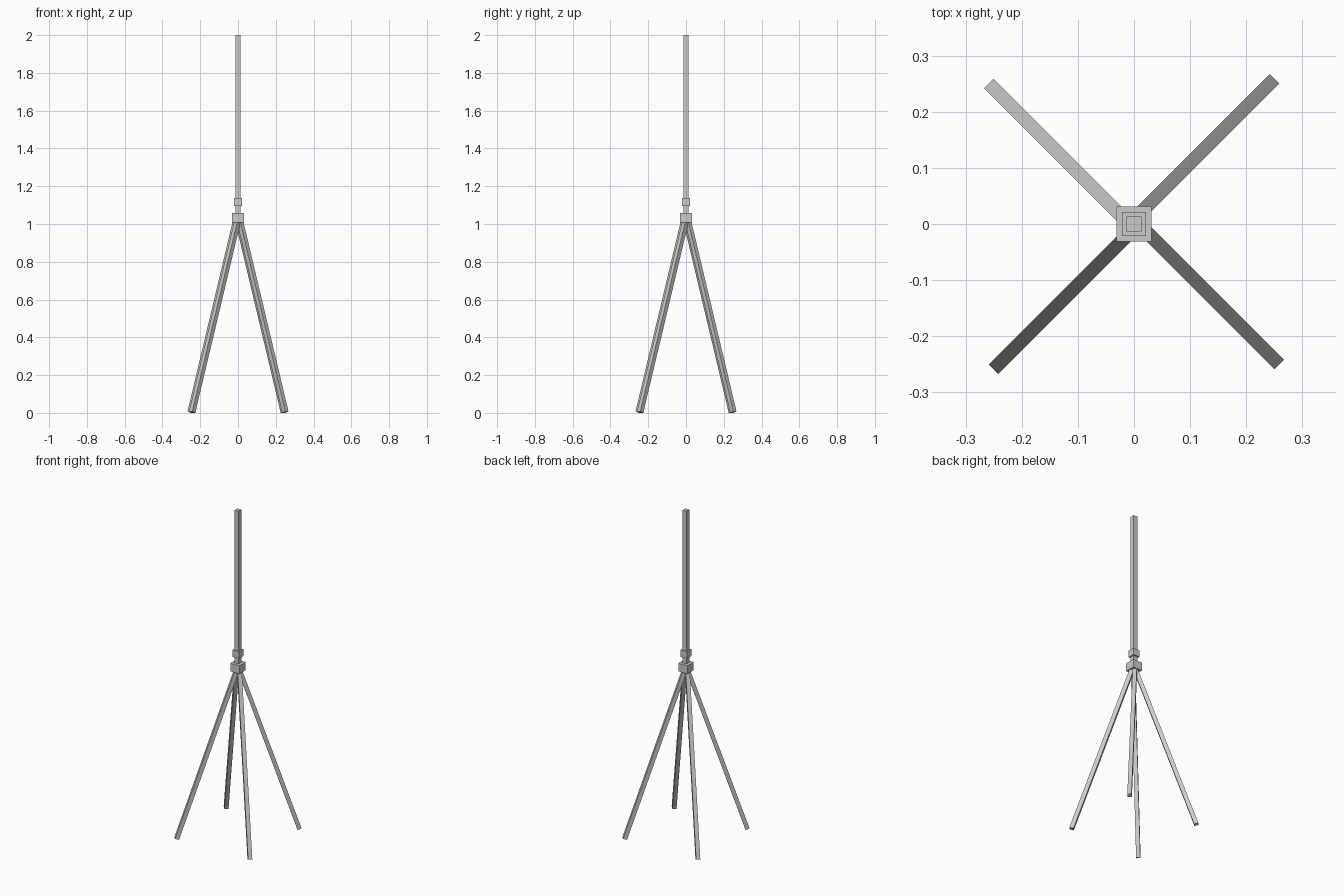
import bpy, bmesh
from math import radians, atan2, hypot
from mathutils import Matrix, Vector

if "Cube" in bpy.data.objects:
    bpy.data.objects.remove(bpy.data.objects["Cube"])


def box(name, size, matrix):
    bm = bmesh.new()
    bmesh.ops.create_cube(bm, size=1.0)
    bmesh.ops.scale(bm, vec=size, verts=bm.verts)
    bm.transform(matrix)
    mesh = bpy.data.meshes.new(name)
    bm.to_mesh(mesh)
    bm.free()
    obj = bpy.data.objects.new(name, mesh)
    bpy.context.collection.objects.link(obj)
    return obj


def upright(name, width, z0, z1):
    return box(name, (width, width, z1 - z0), Matrix.Translation((0, 0, (z0 + z1) / 2)))


# Central pole, collar and leg hub
upright("pole", 0.027, 1.02, 2.0)
upright("collar", 0.043, 1.096, 1.138)
upright("hub", 0.062, 1.008, 1.058)

# Four splayed legs, each set slightly off the diagonal
foot = Vector((0.349, 0.006, 0.004))
head = Vector((0.004, 0.006, 1.03))
run, rise = foot.x - head.x, head.z - foot.z
for i in range(4):
    m = (Matrix.Rotation(radians(45 + 90 * i), 4, 'Z')
         @ Matrix.Translation((foot + head) / 2)
         @ Matrix.Rotation(-atan2(run, rise), 4, 'Y'))
    box(f"leg_{i + 1}", (0.024, 0.0235, hypot(run, rise)), m)
